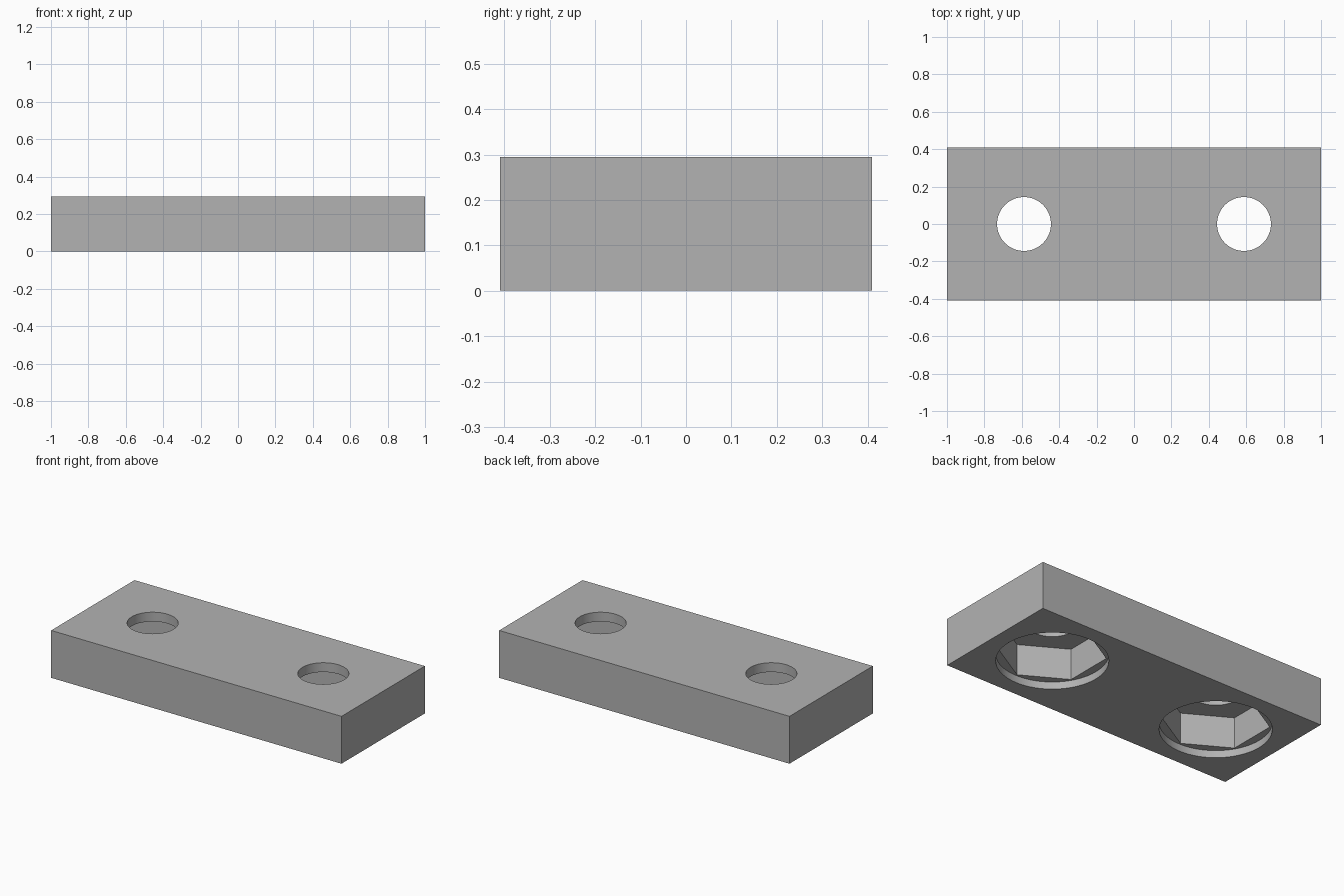
import bpy
import math

if "Cube" in bpy.data.objects:
    bpy.data.objects.remove(bpy.data.objects["Cube"], do_unlink=True)

LENGTH, WIDTH, HEIGHT = 2.0, 0.82, 0.295
HOLE_X = 0.588
BELOW = -0.1

grey = bpy.data.materials.new("plain_grey")
grey.use_nodes = True
colour = (0.45, 0.45, 0.45, 1)
grey.diffuse_color = colour
grey.node_tree.nodes["Principled BSDF"].inputs["Base Color"].default_value = colour

# Solid block
bpy.ops.mesh.primitive_cube_add(size=1, location=(0, 0, HEIGHT / 2))
plate = bpy.context.object
plate.name = "mounting_plate"
plate.scale = (LENGTH, WIDTH, HEIGHT)
bpy.ops.object.transform_apply(location=True, rotation=False, scale=True)
plate.data.materials.append(grey)


def cut(x, sides, radius, top, turn=0):
    """Cut a prism into the plate, from below it up to the given height."""
    bpy.ops.mesh.primitive_cylinder_add(
        vertices=sides, radius=radius, depth=top - BELOW,
        location=(x, 0, (top + BELOW) / 2), rotation=(0, 0, turn))
    cutter = bpy.context.object
    cutter.hide_render = True
    cutter.data.materials.append(grey)
    bpy.context.view_layer.objects.active = plate
    mod = plate.modifiers.new("cut", 'BOOLEAN')
    mod.operation = 'DIFFERENCE'
    mod.solver = 'EXACT'
    mod.object = cutter
    bpy.ops.object.modifier_apply(modifier=mod.name)
    bpy.data.objects.remove(cutter, do_unlink=True)


for x in (-HOLE_X, HOLE_X):
    cut(x, 64, 0.312, 0.045)    # shallow round recess underneath
    cut(x, 6, 0.302, 0.237)     # hexagonal nut pocket, corners towards front and back
    cut(x, 64, 0.144, 0.4)      # round hole through the top

# Smooth the round walls, keep the edges sharp
bpy.ops.object.select_all(action='DESELECT')
plate.select_set(True)
bpy.context.view_layer.objects.active = plate
bpy.ops.object.shade_smooth_by_angle(angle=math.radians(30))
